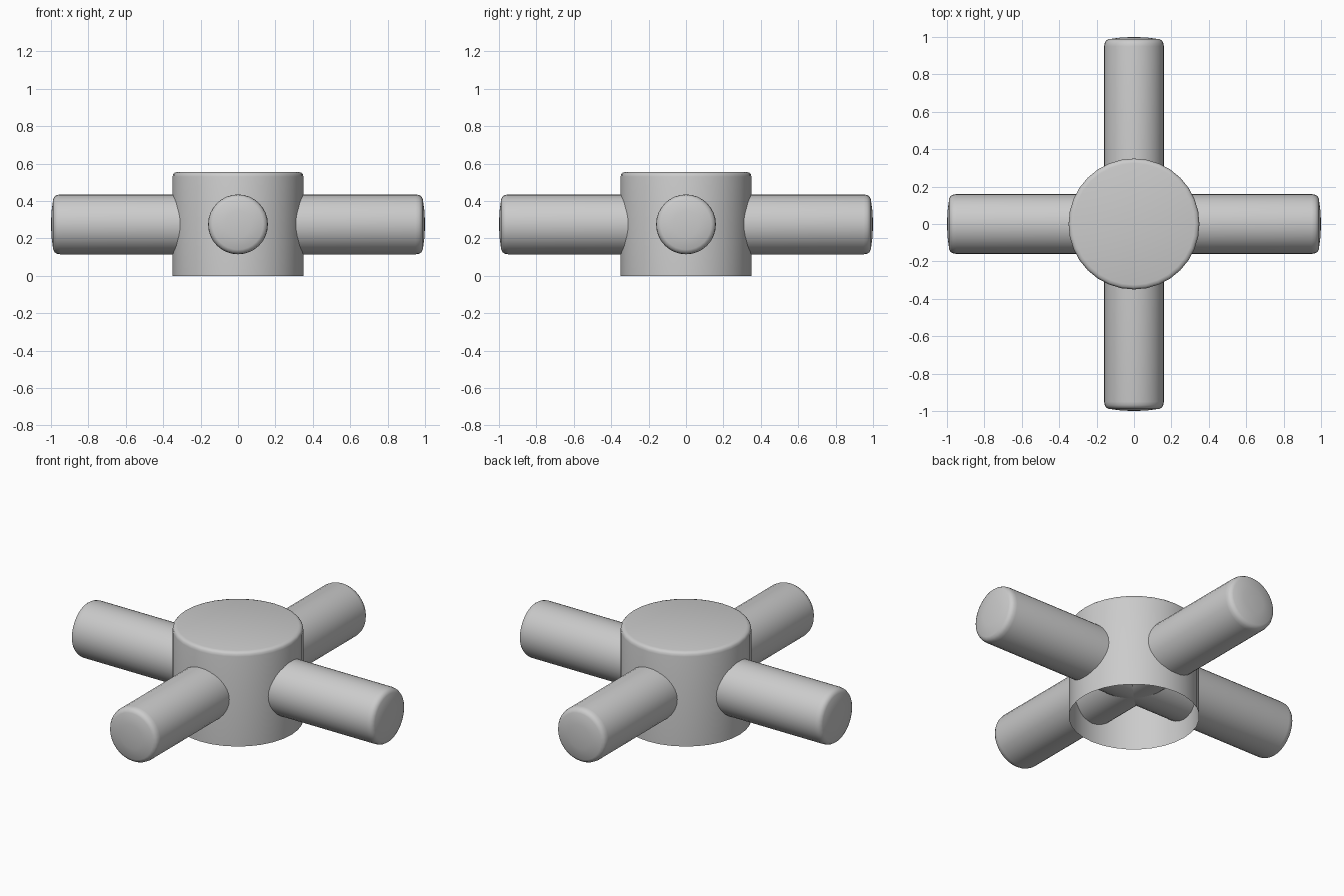
import bpy, bmesh, math
from mathutils import Matrix

if "Cube" in bpy.data.objects:
    bpy.data.objects.remove(bpy.data.objects["Cube"])

SEG = 32


def lathe(name, profile, matrix):
    """Revolve (radius, height) points around z, then place with a matrix."""
    bm = bmesh.new()
    rings = []
    for r, h in profile:
        if r == 0:
            rings.append([bm.verts.new((0, 0, h))] * SEG)
        else:
            rings.append([bm.verts.new((r * math.cos(2 * math.pi * i / SEG),
                                        r * math.sin(2 * math.pi * i / SEG), h))
                          for i in range(SEG)])
    for a, b in zip(rings, rings[1:]):
        for i in range(SEG):
            j = (i + 1) % SEG
            quad = list(dict.fromkeys((a[i], a[j], b[j], b[i])))
            bm.faces.new(quad)
    bm.transform(matrix)
    bmesh.ops.recalc_face_normals(bm, faces=bm.faces)
    mesh = bpy.data.meshes.new(name)
    bm.to_mesh(mesh)
    bm.free()
    obj = bpy.data.objects.new(name, mesh)
    bpy.context.collection.objects.link(obj)
    bpy.context.view_layer.objects.active = obj
    for o in bpy.context.selected_objects:
        o.select_set(False)
    obj.select_set(True)
    bpy.ops.object.shade_smooth_by_angle(angle=math.radians(40))
    return obj


# Hub: thin shell, open underneath, softened top rim
lathe("hub", [(0.35, 0), (0.35, 0.53), (0.347, 0.543), (0.34, 0.551),
              (0.325, 0.555), (0, 0.555)], Matrix())

# Two crossing rods with rounded, slightly domed ends
end = [(0.16, 0.95), (0.157, 0.968), (0.149, 0.981), (0.135, 0.988),
       (0.07, 0.997), (0, 1.0)]
rod = [(r, -h) for r, h in reversed(end)] + end
lift = Matrix.Translation((0, 0, 0.275))
lathe("side_rod", rod, lift @ Matrix.Rotation(math.pi / 2, 4, 'Y'))
lathe("front_back_rod", rod, lift @ Matrix.Rotation(math.pi / 2, 4, 'X'))
